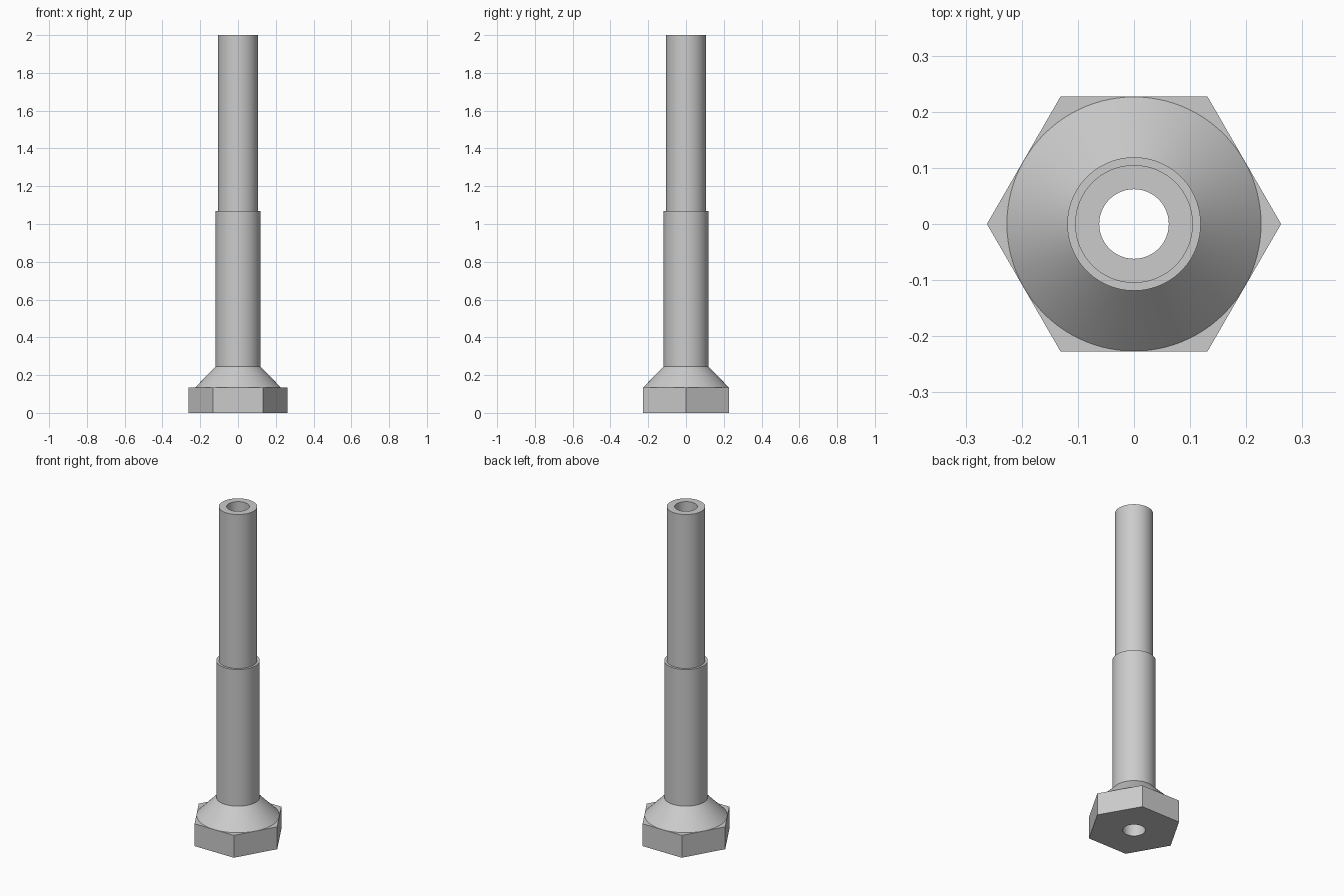
import bpy
import bmesh
from math import cos, sin, pi

cube = bpy.data.objects.get("Cube")
if cube:
    bpy.data.objects.remove(cube, do_unlink=True)

SEGMENTS = 96
BORE, TUBE, SLEEVE, FLAT = 0.062, 0.105, 0.119, 0.227
HEAD_TOP, CONE_TOP, SLEEVE_TOP, TOP = 0.135, 0.245, 1.07, 2.0

metal = bpy.data.materials.new("light grey metal")
metal.use_nodes = True
GREY = (0.6, 0.6, 0.6, 1)
metal.diffuse_color = GREY
metal.node_tree.nodes["Principled BSDF"].inputs["Base Color"].default_value = GREY


def round_ring(radius, z):
    return [(radius * cos(2 * pi * i / SEGMENTS), radius * sin(2 * pi * i / SEGMENTS), z)
            for i in range(SEGMENTS)]


def hex_ring(flat, z):
    """Hexagon with corners on the x axis, sampled at the round ring's angles."""
    ring = []
    for i in range(SEGMENTS):
        a = 2 * pi * i / SEGMENTS
        r = flat / cos(a % (pi / 3) - pi / 6)
        ring.append((r * cos(a), r * sin(a), z))
    return ring


def skin(name, rings):
    """Join successive rings, listed so that the faces point outwards."""
    bm = bmesh.new()
    loops = [[bm.verts.new(p) for p in ring] for ring in rings]
    for low, high in zip(loops, loops[1:]):
        for i in range(SEGMENTS):
            j = (i + 1) % SEGMENTS
            bm.faces.new((low[i], low[j], high[j], high[i]))
    mesh = bpy.data.meshes.new(name)
    bm.to_mesh(mesh)
    bm.free()
    mesh.materials.append(metal)
    obj = bpy.data.objects.new(name, mesh)
    bpy.context.collection.objects.link(obj)
    bpy.ops.object.select_all(action='DESELECT')
    obj.select_set(True)
    bpy.context.view_layer.objects.active = obj
    bpy.ops.object.shade_smooth_by_angle(angle=pi / 6)
    return obj


# Hexagonal head, open in the middle for the bore
skin("hex_head", [round_ring(BORE, 0), hex_ring(FLAT, 0),
                  hex_ring(FLAT, HEAD_TOP), round_ring(FLAT - 0.0005, HEAD_TOP)])

# Conical shoulder above the head
skin("cone_shoulder", [round_ring(FLAT - 0.0005, HEAD_TOP), round_ring(SLEEVE, CONE_TOP)])

# Thicker lower sleeve with its narrow step
skin("lower_sleeve", [round_ring(SLEEVE, CONE_TOP), round_ring(SLEEVE, SLEEVE_TOP),
                      round_ring(TUBE, SLEEVE_TOP)])

# Thinner upper tube with its end rim
skin("upper_tube", [round_ring(TUBE, SLEEVE_TOP), round_ring(TUBE, TOP),
                    round_ring(BORE, TOP)])

# Bore running right through
skin("bore", [round_ring(BORE, TOP), round_ring(BORE, 0)])
